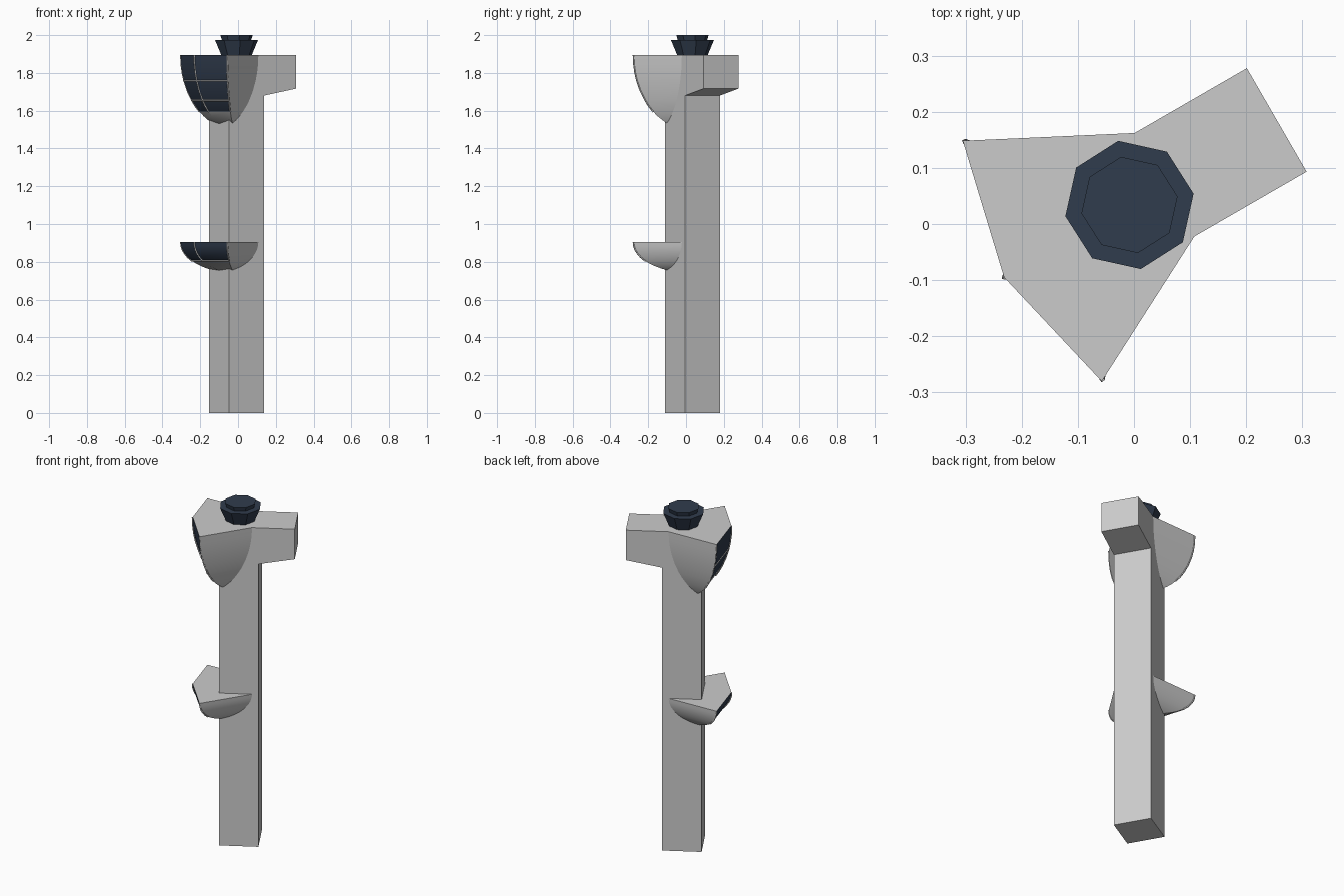
import bpy, bmesh, math
from mathutils import Matrix

if "Cube" in bpy.data.objects:
    bpy.data.objects.remove(bpy.data.objects["Cube"])

# Everything is laid out in a local frame turned 30 degrees about the column axis
FRAME = Matrix.Translation((-0.008, 0.034, 0)) @ Matrix.Rotation(math.radians(30), 4, 'Z')
W = 0.1065


def material(name, rgb):
    m = bpy.data.materials.new(name)
    m.diffuse_color = (*rgb, 1)
    m.use_nodes = True
    m.node_tree.nodes["Principled BSDF"].inputs["Base Color"].default_value = m.diffuse_color
    return m


GLASS = material("dark_glass", (0.03, 0.045, 0.075))
FRAME_GREY = material("frame_grey", (0.6, 0.6, 0.6))


def finish(name, bm, mats=(), smooth=None):
    bmesh.ops.recalc_face_normals(bm, faces=bm.faces)
    me = bpy.data.meshes.new(name)
    bm.to_mesh(me)
    bm.free()
    ob = bpy.data.objects.new(name, me)
    bpy.context.collection.objects.link(ob)
    ob.matrix_world = FRAME
    for m in mats:
        me.materials.append(m)
    if smooth:
        bpy.ops.object.select_all(action='DESELECT')
        ob.select_set(True)
        bpy.context.view_layer.objects.active = ob
        bpy.ops.object.shade_smooth_by_angle(angle=math.radians(smooth))
    return ob


def bridge(bm, rings, mat=lambda i, j: 0):
    n = len(rings[0])
    for i in range(len(rings) - 1):
        for j in range(n):
            k = (j + 1) % n
            f = bm.faces.new((rings[i][j], rings[i][k], rings[i + 1][k], rings[i + 1][j]))
            f.material_index = mat(i, j)
    bm.faces.new(rings[0])
    bm.faces.new(rings[-1])


# Column with the cantilevered walkway stub: side profile extruded sideways
profile = [(-W, 0), (W, 0), (W, 1.68), (0.303, 1.717), (0.303, 1.895), (-W, 1.895)]
bm = bmesh.new()
sides = [[bm.verts.new((u, v, z)) for u, z in profile] for v in (-W, W)]
bridge(bm, sides)
finish("column", bm)

# Bays: five-sided plan shrinking downwards along an elliptical curve
PLAN = [(0.072, -0.1065), (-0.2, -0.2475), (-0.258, 0), (-0.2, 0.2475), (0.072, 0.1065)]
ANGLES = [0, 7, 13.5, 20, 28.5, 37, 42.5, 48.6, 54, 60, 66, 71]


def dome_point(j, angle, top, height, grow=1.0):
    a = math.radians(angle)
    u, v = PLAN[j]
    s = math.cos(a) * grow
    return (u * s, v * s, top - height * math.sin(a))


def mullions(name, paths):
    cu = bpy.data.curves.new(name, 'CURVE')
    cu.dimensions = '3D'
    cu.bevel_depth = 0.005
    cu.bevel_resolution = 0
    for path in paths:
        sp = cu.splines.new('POLY')
        sp.points.add(len(path) - 1)
        for p, co in zip(sp.points, path):
            p.co = (*co, 1)
    cu.materials.append(FRAME_GREY)
    ob = bpy.data.objects.new(name, cu)
    bpy.context.collection.objects.link(ob)
    ob.matrix_world = FRAME


def bay(name, top, height, glass_end, bars):
    bm = bmesh.new()
    rings = [[bm.verts.new(dome_point(j, a, top, height)) for j in range(5)] for a in ANGLES]
    bridge(bm, rings, lambda i, j: int(j in (1, 2) and ANGLES[i + 1] <= glass_end))
    grey = material(name + "_grey", (0.8, 0.8, 0.8))
    finish(name, bm, (grey, GLASS), 20)
    # window bars along the front ridges and the level lines
    seen = [a for a in ANGLES if a <= glass_end]
    paths = [[dome_point(j, a, top - 0.001, height, 0.99 if j != 2 else 1.0) for a in seen]
             for j in (1, 2, 3)]
    paths += [[dome_point(j, a, top, height) for j in (1, 2, 3)] for a in bars]
    mullions(name + "_bars", paths)


bay("upper_bay", 1.895, 0.40, 48.6, (20, 37))
bay("lower_bay", 0.905, 0.165, 37, (37,))

# Octagonal cap on the roof
bm = bmesh.new()
cap = [(0.08, 1.89), (0.116, 1.975), (0.079, 1.975), (0.087, 2.0)]
rings = [[bm.verts.new((r * math.cos(t), r * math.sin(t), z))
          for t in (math.radians(-20 + 45 * k) for k in range(8))] for r, z in cap]
bridge(bm, rings)
finish("roof_cap", bm, (GLASS,))
